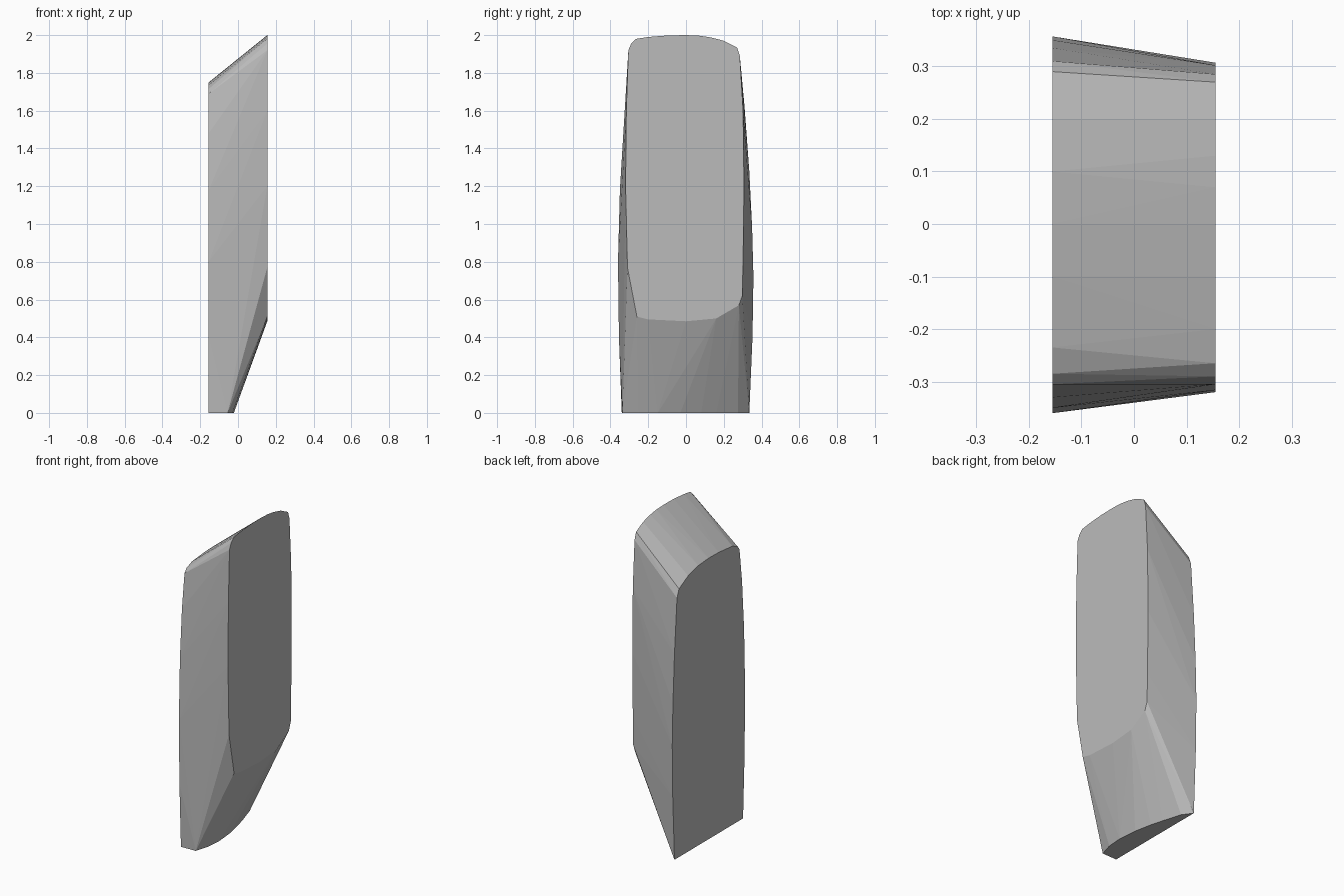
import bpy, bmesh, math

HALF = 0.155  # half thickness along x

# (y, z) outline of the smaller, higher face on +x
right_outline = [
    (-0.305, 1.92), (-0.29, 1.955), (-0.265, 1.98), (-0.2, 1.99), (-0.1, 1.998), (0, 2.0),
    (0.07, 1.997), (0.13, 1.988), (0.2, 1.97), (0.27, 1.935), (0.285, 1.89),
    (0.302, 1.6), (0.307, 1.2), (0.302, 0.8), (0.298, 0.62), (0.28, 0.57),
    (0.16, 0.50), (0, 0.485), (-0.2, 0.495), (-0.26, 0.51),
    (-0.31, 0.77), (-0.32, 1.2), (-0.316, 1.6)]

# (y, z) outline of the larger, lower face on -x
left_outline = [
    (-0.305, 1.69), (-0.285, 1.715), (-0.235, 1.735), (-0.1, 1.748), (0, 1.75),
    (0.1, 1.742), (0.2, 1.717), (0.29, 1.67), (0.31, 1.62),
    (0.335, 1.28), (0.35, 0.98), (0.357, 0.72), (0.352, 0.4), (0.335, 0.0),
    (-0.34, 0.0), (-0.355, 0.4), (-0.36, 0.8), (-0.35, 1.18), (-0.33, 1.48)]

# (x, y) curved edge of the flat foot at z = 0
foot_edge = [(-0.055, -0.337), (-0.03, -0.25), (-0.022, -0.15), (-0.033, -0.03),
             (-0.055, 0.08), (-0.077, 0.16), (-0.112, 0.275)]

# Solid slab: hull skinned between the two faces and the foot
bm = bmesh.new()
for y, z in right_outline:
    bm.verts.new((HALF, y, z))
for y, z in left_outline:
    bm.verts.new((-HALF, y, z))
for x, y in foot_edge:
    bm.verts.new((x, y, 0))
bmesh.ops.convex_hull(bm, input=bm.verts[:])
bmesh.ops.dissolve_limit(bm, angle_limit=math.radians(0.5),
                         verts=bm.verts[:], edges=bm.edges[:])
bmesh.ops.recalc_face_normals(bm, faces=bm.faces[:])

mesh = bpy.data.meshes.new("slab")
bm.to_mesh(mesh)
bm.free()
slab = bpy.data.objects.new("slab", mesh)
bpy.context.collection.objects.link(slab)

# Plain grey
grey = bpy.data.materials.new("grey")
grey.diffuse_color = (0.5, 0.5, 0.5, 1)
mesh.materials.append(grey)
